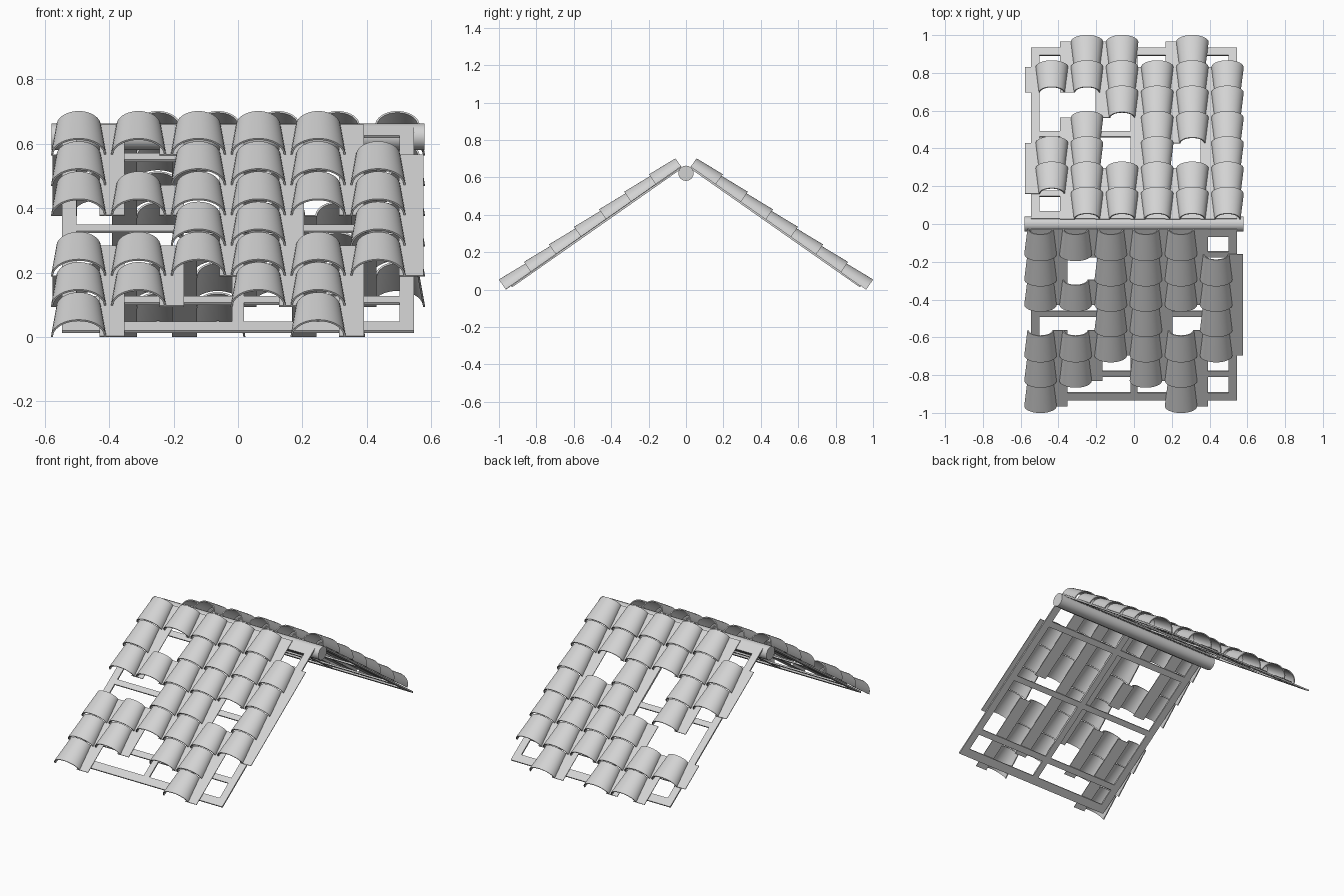
import bpy, bmesh, math
from mathutils import Matrix, Vector

if "Cube" in bpy.data.objects:
    bpy.data.objects.remove(bpy.data.objects["Cube"], do_unlink=True)

PITCH = math.radians(35)      # roof slope
EAVE = 0.963                  # distance of the eave from the ridge line
ROW = 0.1636                  # tile length along the slope
COLUMN = 0.186                # tile spacing across the slope

grey = bpy.data.materials.new("light_grey")
grey.use_nodes = True
colour = (0.65, 0.65, 0.65, 1)
grey.diffuse_color = colour
grey.node_tree.nodes["Principled BSDF"].inputs["Base Color"].default_value = colour


def finish(bm, name):
    bmesh.ops.recalc_face_normals(bm, faces=bm.faces)
    mesh = bpy.data.meshes.new(name)
    bm.to_mesh(mesh)
    bm.free()
    mesh.materials.append(grey)
    return mesh


def place(mesh, name, matrix):
    obj = bpy.data.objects.new(name, mesh)
    bpy.context.collection.objects.link(obj)
    obj.matrix_world = matrix
    return obj


def smooth(obj):
    bpy.ops.object.select_all(action="DESELECT")
    obj.select_set(True)
    bpy.context.view_layer.objects.active = obj
    bpy.ops.object.shade_smooth_by_angle(angle=math.radians(35))


def add_box(bm, low, high):
    low, high = Vector(low), Vector(high)
    matrix = Matrix.Translation((low + high) / 2) @ Matrix.Diagonal((*(high - low), 1))
    bmesh.ops.create_cube(bm, size=1, matrix=matrix)


# Tile: a tapered arched shell with a flat pan along one side
def make_tile():
    bm = bmesh.new()
    steps, thick = 18, 0.006

    def arch(y, half_width, height):
        angles = [math.pi * i / steps for i in range(steps + 1)]
        return [bm.verts.new((half_width * math.cos(a), y, height * math.sin(a))) for a in angles]

    low_out, top_out = arch(0, 0.086, 0.066), arch(ROW, 0.069, 0.055)
    low_in = arch(0, 0.086 - thick, 0.066 - thick)
    top_in = arch(ROW, 0.069 - thick, 0.055 - thick)
    loops = [low_out, top_out, top_in, low_in]
    for a, b in zip(loops, loops[1:] + loops[:1]):
        for i in range(steps):
            bm.faces.new((a[i], a[i + 1], b[i + 1], b[i]))
    for i in (0, steps):
        bm.faces.new([loop[i] for loop in loops])
    add_box(bm, (0.065, 0, 0), (0.142, ROW, 0.004))
    return finish(bm, "roof_tile")


# Frame: two side rails, a centre rafter and cross battens
def make_frame():
    bm = bmesh.new()
    low, high, thick = 0.034, 1.14, -0.009
    for x, half in ((-0.5235, 0.0225), (0, 0.019), (0.5235, 0.0225)):
        add_box(bm, (x - half, low, thick), (x + half, high, 0))
    for y, width in ((low, 0.049), (0.187, 0.036), (0.575, 0.034), (0.96, 0.036), (1.09, 0.05)):
        add_box(bm, (-0.546, y, thick), (0.546, y + width, 0))
    return finish(bm, "roof_frame")


# Rows laid in each column, counted upward from the eave
layouts = {
    "front": (0, ["012456", "1246", "23456", "123456", "012456", "2345"]),
    "back": (math.pi, ["123456", "012356", "123456", "01256", "013456", "145"]),
}

tile, frame = make_tile(), make_frame()
for side, (turn, columns) in layouts.items():
    slope = (Matrix.Rotation(turn, 4, "Z") @ Matrix.Translation((0, -EAVE, 0))
             @ Matrix.Rotation(PITCH, 4, "X"))
    place(frame, side + "_frame", slope)
    for c, rows in enumerate(columns):
        for r in rows:
            spot = Matrix.Translation((-0.495 + COLUMN * c, ROW * int(r), 0))
            last = place(tile, f"{side}_tile_{c + 1}_{r}", slope @ spot)
smooth(last)

# Ridge pole
bm = bmesh.new()
bmesh.ops.create_cone(bm, cap_ends=True, segments=16, radius1=0.041, radius2=0.041, depth=1.158)
pole = place(finish(bm, "ridge_pole"), "ridge_pole",
             Matrix.Translation((0, 0, 0.622)) @ Matrix.Rotation(math.pi / 2, 4, "Y"))
smooth(pole)
